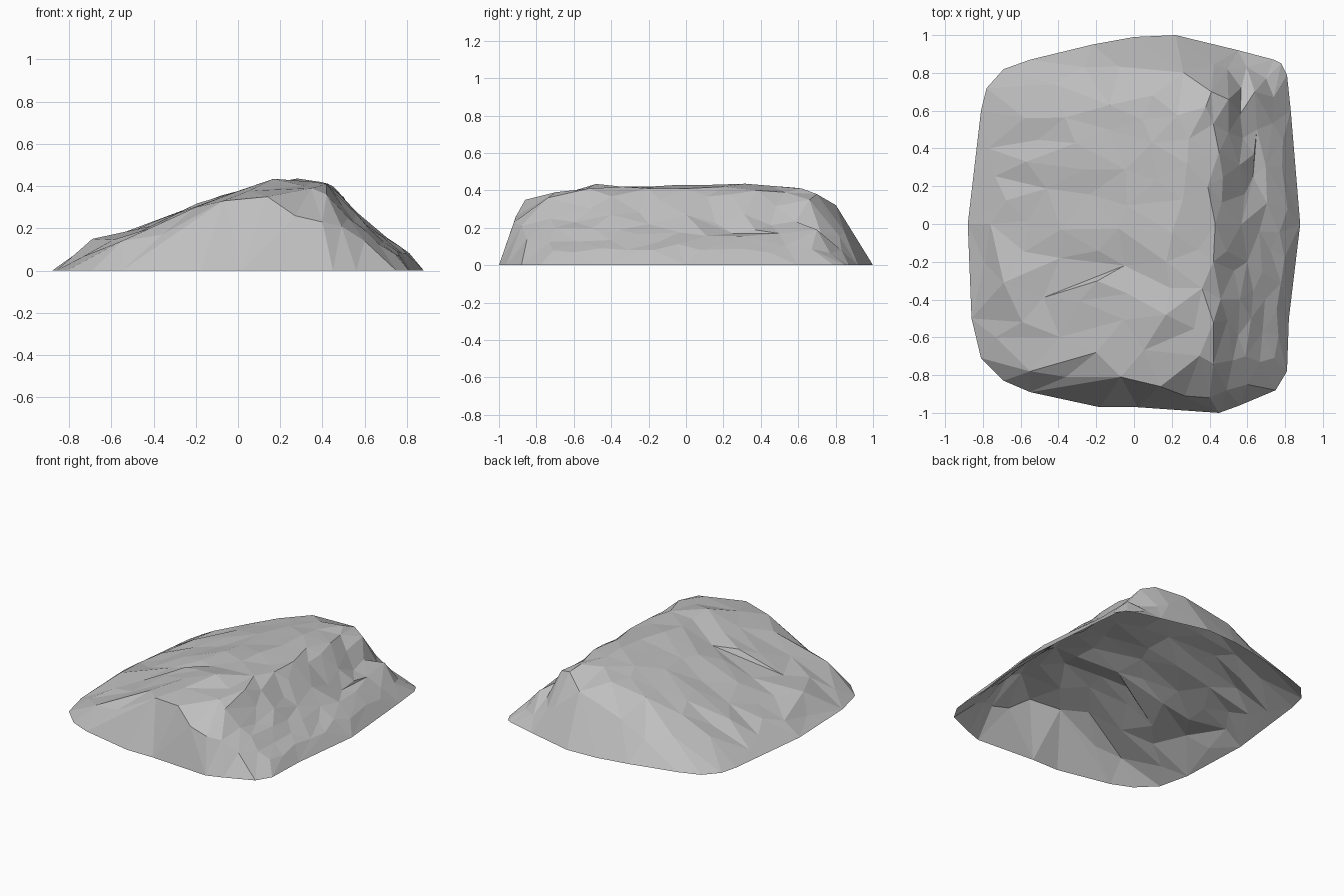
import bpy
import random
from mathutils import Vector
from mathutils.geometry import delaunay_2d_cdt

random.seed(5)

default = bpy.data.objects.get("Cube")
if default:
    bpy.data.objects.remove(default, do_unlink=True)

# Footprint on the ground, counter-clockwise from the front left corner
OUTLINE = [(-.55, -.89), (-.18, -.97), (.02, -.97), (.45, -1), (.56, -.96), (.75, -.88),
           (.81, -.78), (.82, -.5), (.88, 0), (.83, .6), (.81, .79), (.78, .85), (.74, .87),
           (.55, .92), (.22, 1), (0, .99), (-.22, .95), (-.55, .87), (-.69, .82), (-.78, .72),
           (-.81, .6), (-.88, 0), (-.86, -.5), (-.81, -.71), (-.69, -.83)]

# Height across the width, and how it fades towards front and back
SECTION = [(-1, 0), (-.78, .125), (-.57, .18), (-.3, .285), (0, .38), (.16, .42), (.3, .43),
           (.46, .415), (.54, .38), (.61, .31), (.69, .22), (.8, .16), (.93, .08), (1, 0)]
FADE = [(-1, 0), (-.93, .55), (-.86, .83), (-.73, .92), (-.5, 1), (.62, 1), (.72, .92),
        (.83, .75), (.93, .36), (1, 0)]

# Sharp lines: brink of the broken front face, then the folds on the slopes
BRINK = [(-.07, -.81, .33), (.14, -.86, .35), (.27, -.91, .26), (.4, -.92, .23)]
FOLDS = [[(-.76, 0, .085), (-.69, -.31, .15), (-.48, -.39, .178), (-.05, -.22, .335),
          (.17, -.2, .42)],
         [(-.42, .74, .165), (-.13, .63, .32), (.1, .68, .385)],
         [(.29, .45, .425), (.42, .53, .39), (.38, .62, .41)],
         [(.57, 0, .27), (.63, .25, .17), (.65, .5, .17)],
         [(-.55, -.78, .14), (-.2, -.68, .3)]]
# Wandering upper edge and foot of the steep side, and other single corners
CORNERS = [(.41, .7, .38), (.5, .66, .35), (.45, .38, .4), (.39, .2, .42), (.43, 0, .41),
           (.42, -.2, .41), (.36, -.34, .42), (.42, -.52, .41), (.42, -.74, .36),
           (.64, .7, .19), (.6, -.2, .22), (.56, -.4, .27), (.62, -.5, .2), (.59, -.7, .2),
           (.6, -.85, .14), (.49, -.88, .21), (-.36, -.81, .17), (.26, .13, .43),
           (-.57, .33, .17), (-.13, .5, .32)]


def interpolate(table, t):
    """Piecewise linear lookup."""
    for (a, fa), (b, fb) in zip(table, table[1:]):
        if t <= b:
            return fa + (fb - fa) * max(0, t - a) / (b - a)
    return table[-1][1]


def relative(point, axis):
    """Position along an axis as a share of the distance to the outline."""
    other = 1 - axis
    hits = []
    for p, q in zip(OUTLINE, OUTLINE[1:] + OUTLINE[:1]):
        a, b = p[other], q[other]
        if a != b and min(a, b) <= point[other] <= max(a, b):
            hits.append(p[axis] + (q[axis] - p[axis]) * (point[other] - a) / (b - a))
    if not hits:
        return 2
    value = point[axis]
    return value / max(hits) if value > 0 else -value / min(hits)


def warp(point):
    """Stretch the steep side so its facets run lengthwise, and squeeze the gentle side."""
    x, y = point[0], point[1]
    return Vector((x * .65 if x < .35 else .2275 + (x - .35) * 1.8, y))


# Fixed corners, with edges along the sharp lines
points = [Vector((x, y, 0)) for x, y in OUTLINE]
rim = len(points)
edges = []
for line in [BRINK] + FOLDS:
    first = len(points)
    points += [Vector(p) for p in line]
    edges += [(i, i + 1) for i in range(first, len(points) - 1)]
edges += [(0, rim), (rim + len(BRINK) - 1, 3)]
points += [Vector(p) for p in CORNERS]

# Scatter the remaining facet corners evenly in warped space
flat = [warp(p) for p in points]
for attempt in range(6000):
    p = Vector((random.uniform(-.88, .88), random.uniform(-1, 1), 0))
    u, v = relative(p, 0), relative(p, 1)
    if abs(u) > .94 or abs(v) > .93:
        continue
    if p.y < -.77 and -.52 < p.x < .57:
        continue
    w = warp(p)
    if any((w - f).length < .12 for f in flat):
        continue
    p.z = interpolate(SECTION, u) * interpolate(FADE, v)
    p.z = max(.02, p.z + random.uniform(-.016, .012) * min(1, p.z * 6))
    points.append(p)
    flat.append(w)

# Triangulate inside the outline
result = delaunay_2d_cdt(flat, edges, [list(range(rim))], 1, 1e-5)
faces, sources = result[2], result[3]
corners = [points[s[0]] for s in sources]

mesh = bpy.data.meshes.new("rock")
mesh.from_pydata(corners, [], [list(f) for f in faces])
mesh.update()
rock = bpy.data.objects.new("rock", mesh)
bpy.context.collection.objects.link(rock)

# Plain stone colour
stone = bpy.data.materials.new("stone_grey")
stone.use_nodes = True
colour = (.52, .52, .52, 1)
stone.diffuse_color = colour
stone.node_tree.nodes["Principled BSDF"].inputs["Base Color"].default_value = colour
mesh.materials.append(stone)
